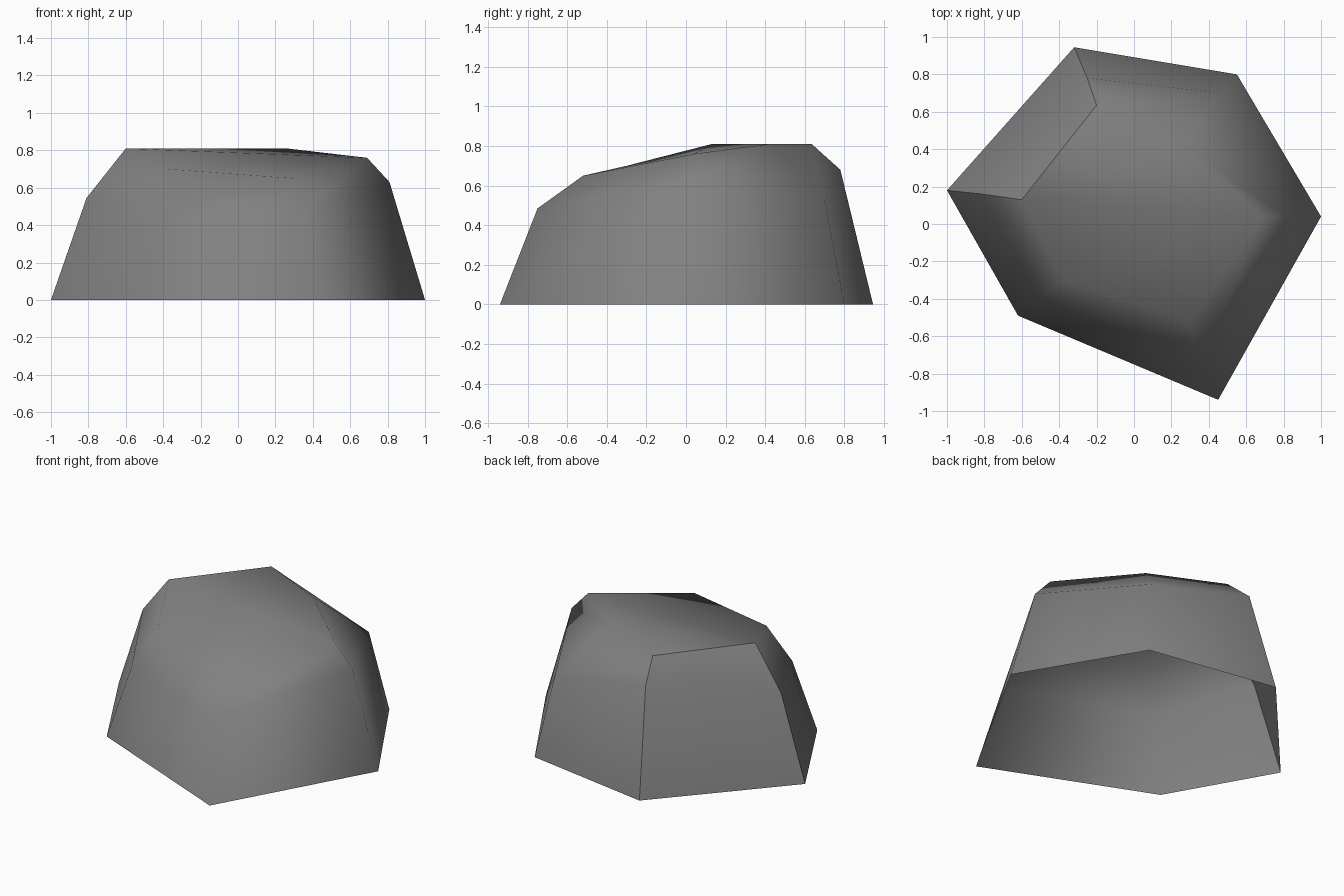
import bpy, bmesh

if "Cube" in bpy.data.objects:
    bpy.data.objects.remove(bpy.data.objects["Cube"])

# Three six-sided rings: ground, shoulder and crown (open underneath)
# order: left, back-left, back-right, right, front-right, front-left
RINGS = [
    [(-1.0, .18, 0), (-.32, .945, 0), (.55, .80, 0),
     (1.0, .04, 0), (.45, -.94, 0), (-.62, -.49, 0)],
    [(-.81, .16, .545), (-.25, .78, .68), (.47, .70, .53),
     (.81, .04, .63), (.36, -.75, .485), (-.50, -.40, .46)],
    [(-.60, .13, .81), (-.20, .635, .81), (.26, .42, .81),
     (.69, .04, .76), (.30, -.52, .65), (-.38, -.30, .70)],
]

bm = bmesh.new()
rings = [[bm.verts.new(p) for p in ring] for ring in RINGS]

# Sides
for low, high in zip(rings, rings[1:]):
    for i in range(6):
        j = (i + 1) % 6
        bm.faces.new((low[j], low[i], high[i], high[j]))

# Sloping crown
top = rings[2]
for tri in ((0, 2, 1), (0, 3, 2), (0, 5, 3), (5, 4, 3)):
    bm.faces.new([top[i] for i in tri])
bmesh.ops.recalc_face_normals(bm, faces=bm.faces)
if sum(f.normal.z for f in bm.faces) < 0:
    bmesh.ops.reverse_faces(bm, faces=bm.faces)

# Smooth stone with one crisp broken facet at the back left
for f in bm.faces:
    f.smooth = True
crease = [r[0] for r in rings] + [r[1] for r in reversed(rings)]
for a, b in zip(crease, crease[1:]):
    bm.edges.get((a, b)).smooth = False

mesh = bpy.data.meshes.new("rock")
bm.to_mesh(mesh)
bm.free()

# Single grey stone colour
stone = bpy.data.materials.new("grey stone")
stone.diffuse_color = (.22, .22, .22, 1)
stone.use_nodes = True
stone.node_tree.nodes["Principled BSDF"].inputs["Base Color"].default_value = stone.diffuse_color
mesh.materials.append(stone)
rock = bpy.data.objects.new("rock", mesh)
bpy.context.collection.objects.link(rock)
